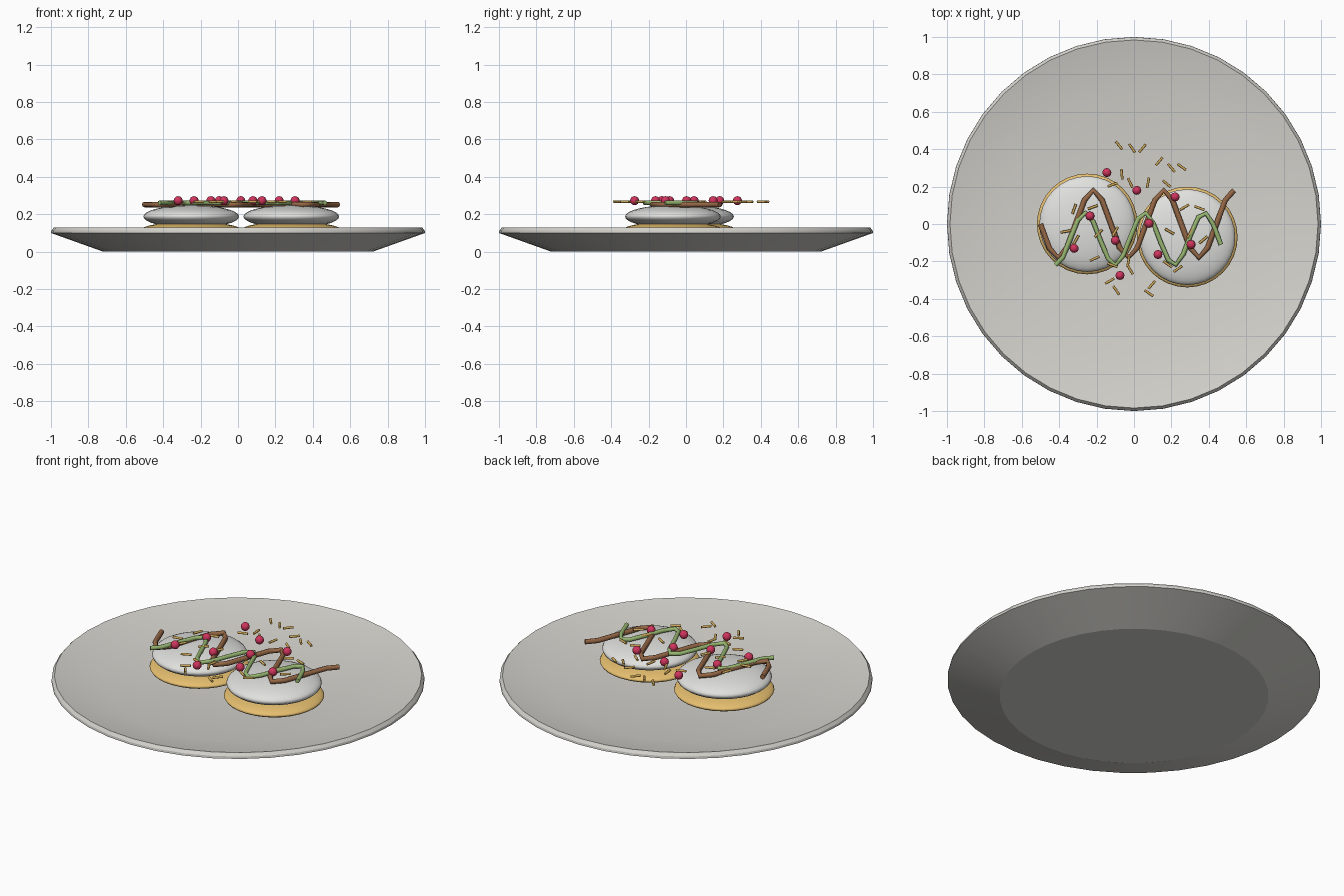
import bpy, math
from mathutils import Vector

if "Cube" in bpy.data.objects:
    bpy.data.objects.remove(bpy.data.objects["Cube"])


def material(name, rgb):
    m = bpy.data.materials.new(name)
    m.diffuse_color = (*rgb, 1)
    m.use_nodes = True
    m.node_tree.nodes["Principled BSDF"].inputs["Base Color"].default_value = m.diffuse_color
    return m


STONE = material("stone grey", (0.66, 0.65, 0.61))
CREAM = material("cream white", (0.75, 0.75, 0.73))
BISCUIT = material("golden biscuit", (0.79, 0.52, 0.16))
CHOC = material("chocolate brown", (0.30, 0.135, 0.06))
GREEN = material("herb green", (0.31, 0.47, 0.165))
BERRY = material("berry red", (0.63, 0.035, 0.11))
CRUMB = material("toasted crumb", (0.64, 0.40, 0.10))


def finish(ob, name, mat, angle=40):
    ob.name = name
    ob.data.materials.append(mat)
    bpy.ops.object.select_all(action='DESELECT')
    ob.select_set(True)
    bpy.context.view_layer.objects.active = ob
    bpy.ops.object.shade_smooth_by_angle(angle=math.radians(angle))
    return ob


def lathe(name, profile, mat, sides=40):
    """Closed turned shape; the profile starts and ends on the axis."""
    verts, rings, faces = [], [], []
    for r, z in profile:
        n = 1 if r == 0 else sides
        rings.append(range(len(verts), len(verts) + n))
        verts += [(r * math.cos(2 * math.pi * i / sides),
                   r * math.sin(2 * math.pi * i / sides), z) for i in range(n)]
    for a, b in zip(rings, rings[1:]):
        for i in range(sides):
            j = (i + 1) % sides
            quad = [a[j % len(a)], a[i % len(a)], b[i % len(b)], b[j % len(b)]]
            faces.append(list(dict.fromkeys(quad))[::-1])
    me = bpy.data.meshes.new(name)
    me.from_pydata(verts, [], faces)
    ob = bpy.data.objects.new(name, me)
    bpy.context.collection.objects.link(ob)
    return finish(ob, name, mat, 17)


def ellipsoid(name, loc, scale, mat, seg=32, rings=16):
    bpy.ops.mesh.primitive_uv_sphere_add(segments=seg, ring_count=rings, radius=1, location=loc)
    ob = bpy.context.object
    ob.scale = scale
    return finish(ob, name, mat, 60)


def tube(name, points, radius, mat):
    cu = bpy.data.curves.new(name, 'CURVE')
    cu.dimensions = '3D'
    cu.bevel_depth = radius
    cu.bevel_resolution = 2
    cu.use_fill_caps = True
    sp = cu.splines.new('POLY')
    sp.points.add(len(points) - 1)
    for p, co in zip(sp.points, points):
        p.co = (*co, 1)
    ob = bpy.data.objects.new(name, cu)
    bpy.context.collection.objects.link(ob)
    cu.materials.append(mat)


# Dished plate with flaring sides and a thin rim
lathe("plate", [(0, 0), (0.72, 0), (1.0, 0.10), (0.998, 0.113), (0.984, 0.13),
                (0.70, 0.066), (0, 0.063)], STONE)

# Two biscuits, each with a cream dome
for side, x, y in (("left", -0.25, 0.0), ("right", 0.285, -0.07)):
    ellipsoid(side + "_biscuit", (x, y, 0.115), (0.269, 0.269, 0.045), BISCUIT)
    ellipsoid(side + "_cream", (x, y, 0.188), (0.256, 0.256, 0.061), CREAM)

# Wavy drizzles
tube("chocolate_drizzle",
     [(-0.5 + 1.035 * i / 22, -0.18 * math.sin(5.5 * math.pi * i / 22), 0.252) for i in range(23)],
     0.0145, CHOC)
tube("herb_drizzle",
     [(-0.42 + 0.885 * i / 22, -0.08 - 0.14 * math.cos(5.57 * math.pi * i / 22), 0.261) for i in range(23)],
     0.0125, GREEN)

# Berries
BERRIES = [(-.145, .275), (.015, .18), (.22, .145), (-.235, .043), (.08, .003),
           (-.10, -.088), (.305, -.11), (-.32, -.13), (.128, -.163), (-.075, -.275)]
for i, (x, y) in enumerate(BERRIES):
    ellipsoid(f"berry_{i + 1}", (x, y, 0.273), (0.024,) * 3, BERRY, 12, 8)

# Crumb sticks: x, y, heading in degrees
CRUMBS = [(-.08, .42, -50), (-.01, .405, -55), (.045, .405, 50), (.135, .335, 50), (.255, .305, -35),
          (.20, .30, -50), (-.065, .265, 95), (-.02, .22, -65), (.075, .22, 80), (.175, .215, -40),
          (-.115, .21, 20), (.27, .09, 30), (.35, .085, -20), (-.32, .08, 70), (-.22, .09, 20),
          (-.365, -.04, 10), (-.19, -.05, 45), (-.31, -.085, 60), (-.21, -.185, 25), (-.10, -.04, 60),
          (.19, -.04, -30), (.30, -.05, 60), (.37, -.085, 40), (.235, -.24, 35), (.18, -.215, -35),
          (-.115, -.22, -20), (-.02, -.245, -60), (-.13, -.305, 30), (-.095, -.355, -55),
          (.095, -.325, 50), (.08, -.37, -35), (-.03, -.20, 80)]
for i, (x, y, deg) in enumerate(CRUMBS):
    d = Vector((math.cos(math.radians(deg)), math.sin(math.radians(deg)), 0)) * 0.028
    c = Vector((x, y, 0.267))
    tube(f"crumb_{i + 1}", [c - d, c + d], 0.0068, CRUMB)
